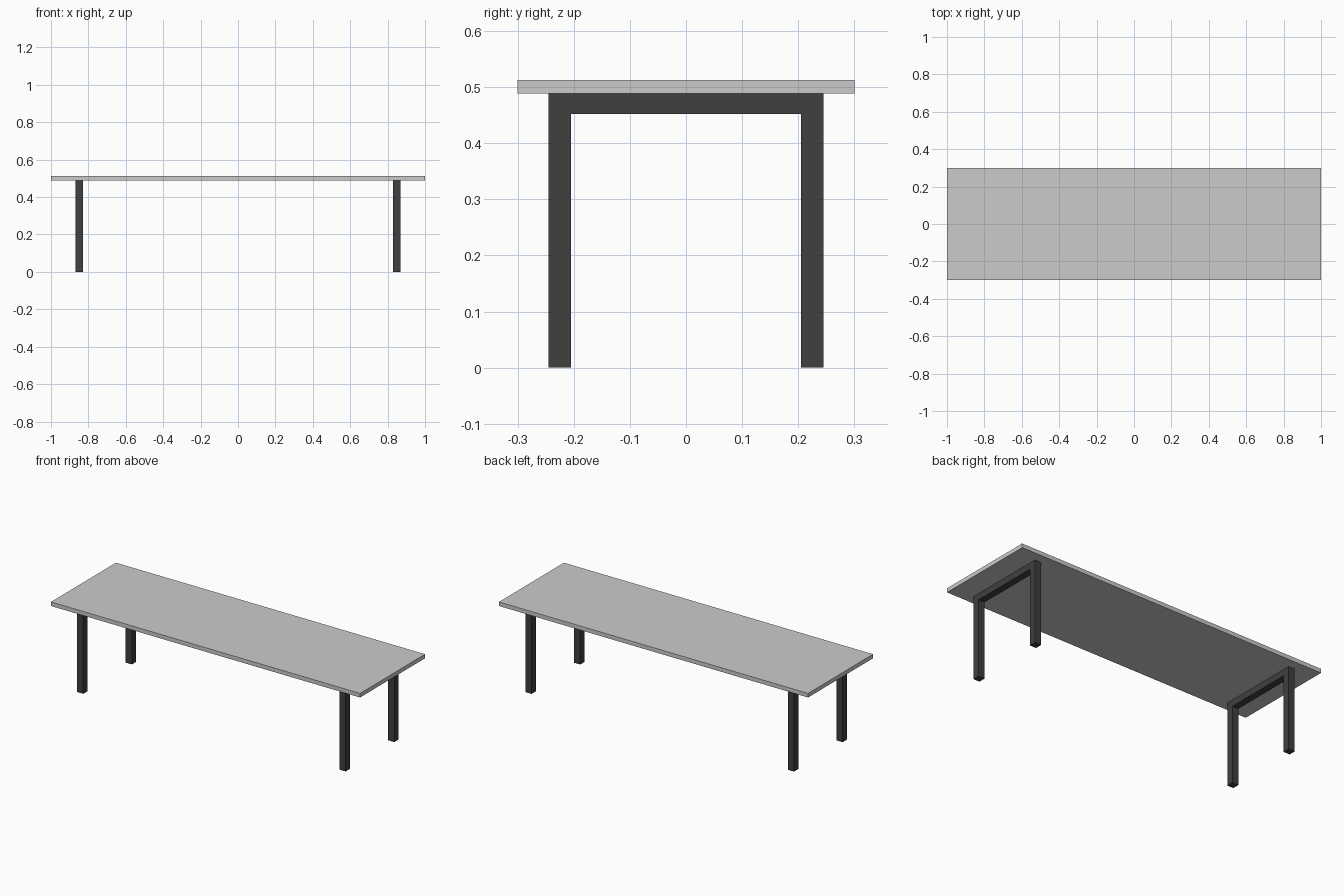
import bpy, bmesh

if "Cube" in bpy.data.objects:
    bpy.data.objects.remove(bpy.data.objects["Cube"])

dark = bpy.data.materials.new("dark_metal")
dark.diffuse_color = (0.05, 0.05, 0.05, 1)
dark.use_nodes = True
dark.node_tree.nodes["Principled BSDF"].inputs["Base Color"].default_value = dark.diffuse_color

TOP_Z, UNDER_Z = 0.513, 0.489   # table top faces
TUBE = 0.04                     # square tube width
HALF_SPAN = 0.245               # outer half width of a leg frame


def extrude_x(name, profile, x, width, material=None):
    """Extrude a closed (y, z) profile along x, centred on x."""
    bm = bmesh.new()
    face = bm.faces.new([bm.verts.new((-width / 2, y, z)) for y, z in profile])
    ext = bmesh.ops.extrude_face_region(bm, geom=[face], use_keep_orig=True)
    moved = [g for g in ext["geom"] if isinstance(g, bmesh.types.BMVert)]
    bmesh.ops.translate(bm, verts=moved, vec=(width, 0, 0))
    bmesh.ops.recalc_face_normals(bm, faces=bm.faces)
    mesh = bpy.data.meshes.new(name)
    bm.to_mesh(mesh)
    bm.free()
    obj = bpy.data.objects.new(name, mesh)
    obj.location.x = x
    if material:
        mesh.materials.append(material)
    bpy.context.collection.objects.link(obj)
    return obj


# Thin rectangular slab
extrude_x("table_top", [(-0.3, UNDER_Z), (0.3, UNDER_Z), (0.3, TOP_Z), (-0.3, TOP_Z)], 0, 2.0)

# Upside-down U leg frames, one near each end
o, i = HALF_SPAN, HALF_SPAN - TUBE
bar_z = UNDER_Z - 0.037
u_profile = [(-o, 0), (-i, 0), (-i, bar_z), (i, bar_z),
             (i, 0), (o, 0), (o, UNDER_Z), (-o, UNDER_Z)]
for side, x in (("left", -0.85), ("right", 0.848)):
    extrude_x(f"{side}_leg_frame", u_profile, x, TUBE, dark)
